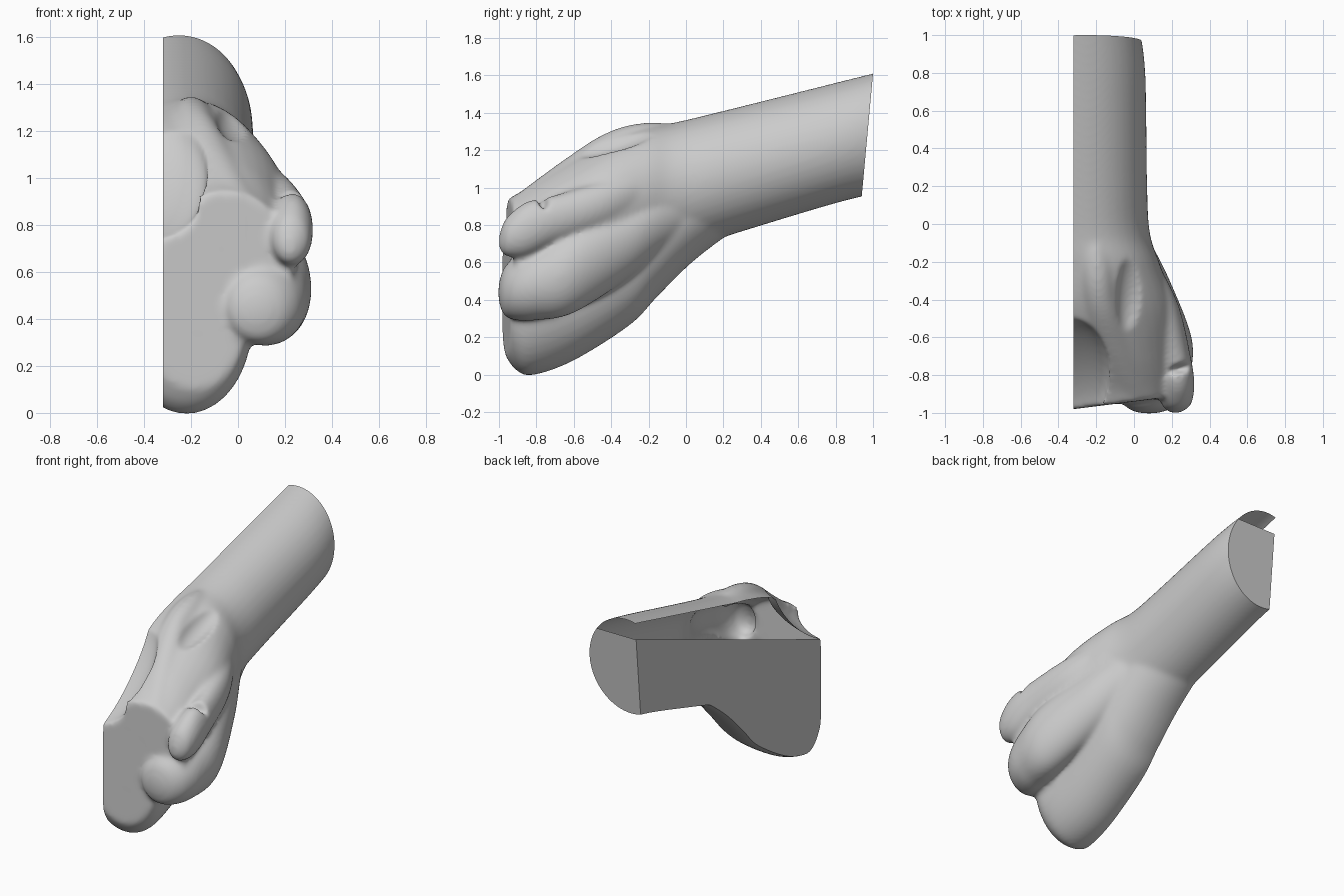
import bpy, bmesh, math
from mathutils import Vector

if "Cube" in bpy.data.objects:
    bpy.data.objects.remove(bpy.data.objects["Cube"])


def catmull(a, b, c, d, t):
    return [0.5 * (2 * q + (r - p) * t + (2 * p - 5 * q + 4 * r - s) * t * t
                   + (3 * q - p - 3 * r + s) * t ** 3) for p, q, r, s in zip(a, b, c, d)]


def cut(bm, co, no):
    """Slice off everything beyond a plane and close the hole."""
    bmesh.ops.bisect_plane(bm, geom=bm.verts[:] + bm.edges[:] + bm.faces[:], dist=1e-5,
                           plane_co=co, plane_no=Vector(no).normalized(), clear_outer=True)
    rim = [e for e in bm.edges if e.is_boundary]
    bmesh.ops.triangle_fill(bm, edges=rim, use_beauty=True, use_dissolve=False)


def loft(name, secs, n=40, steps=8, flat_front=False):
    """Closed tube through ellipses (y, centre x, centre z, radius x, radius z)."""
    rows = []
    for i in range(len(secs) - 1):
        a, d = secs[max(i - 1, 0)], secs[min(i + 2, len(secs) - 1)]
        rows += [catmull(a, secs[i], secs[i + 1], d, k / steps) for k in range(steps)]
    rows.append(secs[-1])
    bm = bmesh.new()
    rings = []
    for y, cx, cz, rx, rz in rows:
        rings.append([bm.verts.new((cx + rx * math.cos(2 * math.pi * j / n), y,
                                    cz + rz * math.sin(2 * math.pi * j / n))) for j in range(n)])
    for r, s in zip(rings, rings[1:]):
        for j in range(n):
            k = (j + 1) % n
            bm.faces.new((r[j], r[k], s[k], s[j]))
    bm.faces.new(rings[0])
    bm.faces.new(rings[-1])
    if flat_front:
        cut(bm, (-.32, -.98, 0), (.125, -1, 0))
    bmesh.ops.recalc_face_normals(bm, faces=bm.faces)
    me = bpy.data.meshes.new(name)
    bm.to_mesh(me)
    bm.free()
    ob = bpy.data.objects.new(name, me)
    bpy.context.collection.objects.link(ob)
    return ob


def dent(name, loc, radii, rot=(0, 0, 0)):
    bpy.ops.mesh.primitive_uv_sphere_add(segments=32, ring_count=16, radius=1, location=loc, rotation=rot)
    ob = bpy.context.object
    ob.name, ob.scale, ob.hide_render = name, radii, True
    return ob


# forearm widening into the palm, flat at the front
arm = loft("fist_and_forearm", [
    (1.06, -.255, 1.30, .28, .325), (.8, -.245, 1.238, .305, .322), (.2, -.24, 1.072, .31, .338),
    (-.05, -.23, 1.0, .315, .35), (-.22, -.2, .96, .34, .36), (-.45, -.19, .86, .41, .38),
    (-.7, -.14, .72, .38, .385), (-.88, -.08, .64, .32, .34), (-1.0, -.07, .61, .28, .31)],
    flat_front=True)

# lowest finger lobe
low = loft("lower_lobe", [
    (.35, -.25, 1.07, .2, .23), (.05, -.24, .92, .27, .305), (-.15, -.23, .75, .285, .33),
    (-.3, -.23, .62, .285, .355), (-.6, -.23, .46, .285, .385), (-.82, -.22, .38, .28, .383),
    (-.91, -.22, .39, .265, .365), (-.97, -.22, .42, .22, .31), (-1.0, -.22, .44, .17, .25)],
    flat_front=True)

# curled middle finger
mid = loft("middle_finger", [
    (.15, -.12, .96, .08, .12), (-.1, -.03, .85, .12, .17), (-.3, .045, .72, .145, .20),
    (-.6, .145, .56, .16, .23), (-.8, .13, .49, .17, .20), (-.91, .10, .46, .165, .17),
    (-.97, .085, .445, .125, .13), (-.995, .08, .44, .07, .07), (-1.003, .08, .44, .02, .02)])

# small upper finger tip
top = loft("upper_finger", [
    (-.1, -.02, 1.03, .08, .10), (-.4, .125, .92, .10, .13), (-.7, .215, .83, .085, .13),
    (-.85, .23, .78, .09, .145), (-.95, .225, .74, .08, .11), (-.985, .22, .72, .05, .07),
    (-1.0, .22, .71, .02, .03)])

# knuckle ridge along the back of the hand
ridge = loft("knuckle_ridge", [
    (.08, -.22, 1.23, .04, .09), (-.2, -.2, 1.225, .10, .122), (-.42, -.18, 1.145, .11, .15),
    (-.65, -.12, .99, .14, .16), (-.92, -.02, .81, .14, .14)])

bpy.ops.object.select_all(action='DESELECT')
for o in (low, mid, top, ridge, arm):
    o.select_set(True)
bpy.context.view_layer.objects.active = arm
bpy.ops.object.join()

# hollow beside the knuckle, fold behind the finger tip, shallow groove along the hand
cutters = [dent("knuckle_hollow", (-.38, -.79, 1.02), (.25, .42, .13), (math.radians(43), 0, 0)),
           dent("finger_fold", (.27, -.76, .98), (.12, .03, .10), (0, 0, .25)),
           dent("tendon_groove", (-.02, -.36, 1.265), (.08, .26, .065), (.4, .6, .2))]
m = arm.modifiers.new("blend", 'REMESH')
m.mode, m.voxel_size = 'VOXEL', .014
for c in cutters:
    b = arm.modifiers.new(c.name, 'BOOLEAN')
    b.operation, b.object = 'DIFFERENCE', c
m = arm.modifiers.new("remesh_again", 'REMESH')
m.mode, m.voxel_size = 'VOXEL', .012
m = arm.modifiers.new("soften", 'SMOOTH')
m.factor, m.iterations = .5, 14

# bake, then cut the flat inner side and the slanted arm end
me = bpy.data.meshes.new_from_object(arm.evaluated_get(bpy.context.evaluated_depsgraph_get()))
arm.modifiers.clear()
arm.data = me
for c in cutters:
    bpy.data.objects.remove(c)
bm = bmesh.new()
bm.from_mesh(me)
cut(bm, (-.32, 0, 0), (-1, 0, 0))
cut(bm, (0, 1.0, 1.61), (0, 1, -.092))
bmesh.ops.recalc_face_normals(bm, faces=bm.faces)

# the caps stop short of the top, leaving an open strip along the upper edge
end_no = Vector((0, 1, -.092)).normalized()


def on_cap(f):
    return all(abs(v.co.x + .32) < 1e-4 for v in f.verts) or \
        all(abs((v.co - Vector((0, 1, 1.61))).dot(end_no)) < 1e-4 for v in f.verts)


caps = [f for f in bm.faces if on_cap(f)]
geom = list({v for f in caps for v in f.verts}) + list({e for f in caps for e in f.edges}) + caps
bmesh.ops.bisect_plane(bm, geom=geom, dist=1e-5, plane_co=(0, 1, 1.49),
                       plane_no=Vector((0, -.38, 1)).normalized())
extra = []
for f in bm.faces:
    c = f.calc_center_median()
    if c.z > 1.49 + .38 * (c.y - 1) and on_cap(f):
        extra.append(f)
bmesh.ops.delete(bm, geom=extra, context='FACES')
bm.to_mesh(me)
bm.free()
bpy.ops.object.select_all(action='DESELECT')
arm.select_set(True)
bpy.context.view_layer.objects.active = arm
bpy.ops.object.shade_smooth_by_angle(angle=math.radians(40))
